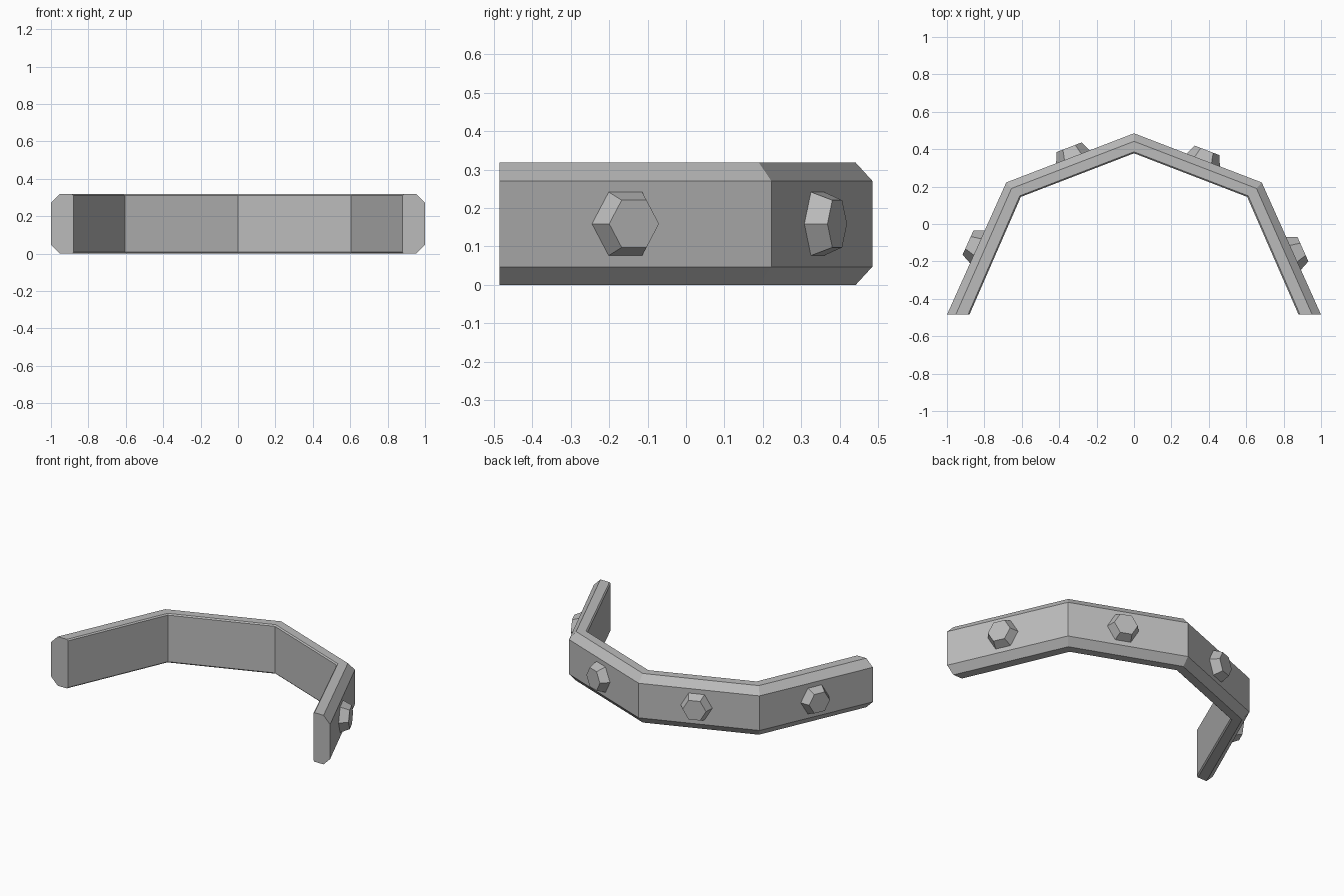
import bpy, bmesh, math
from mathutils import Vector, Matrix

cube = bpy.data.objects.get("Cube")
if cube:
    bpy.data.objects.remove(cube, do_unlink=True)

metal = bpy.data.materials.new("grey_metal")
metal.use_nodes = True
GREY = (0.5, 0.5, 0.5, 1)
metal.diffuse_color = GREY
metal.node_tree.nodes["Principled BSDF"].inputs["Base Color"].default_value = GREY

HEIGHT, BEVEL, LIP = 0.318, 0.047, 0.008
# Plan lines of the right half, from the open end to the middle
OUTER = [(1.0, -0.485), (0.683, 0.222), (0, 0.485)]
EDGE = [(0.953, -0.485), (0.655, 0.19), (0, 0.442)]
INNER = [(0.88, -0.485), (0.605, 0.145), (0, 0.378)]


def make_object(name, bm):
    bmesh.ops.recalc_face_normals(bm, faces=bm.faces)
    mesh = bpy.data.meshes.new(name)
    bm.to_mesh(mesh)
    bm.free()
    mesh.materials.append(metal)
    obj = bpy.data.objects.new(name, mesh)
    bpy.context.collection.objects.link(obj)
    return obj


def section(i):
    """Chamfered cross-section of the band at one station."""
    o, e, n = (Vector(line[i]) for line in (OUTER, EDGE, INNER))
    lip = n + (e - n).normalized() * LIP
    lower = [(lip, 0), (e, 0), (o, BEVEL)]
    upper = [(p, HEIGHT - z) for p, z in reversed(lower)]
    ring = lower + upper + [(n, HEIGHT - LIP), (n, LIP)]
    return [Vector((p.x, p.y, z)) for p, z in ring]


# Bent band: half is swept, then mirrored across the middle
bm = bmesh.new()
rings = [[bm.verts.new(p) for p in section(i)] for i in range(len(OUTER))]
for a, b in zip(rings, rings[1:]):
    for k in range(len(a)):
        j = (k + 1) % len(a)
        bm.faces.new((a[k], a[j], b[j], b[k]))
bm.faces.new(rings[0])
band = make_object("bent_band", bm)
mirror = band.modifiers.new("mirror", 'MIRROR')
mirror.use_clip = True


def bolt(name, side, seg, t):
    """Tapered hexagonal bolt head standing on an outer face."""
    a, b = Vector(OUTER[seg]), Vector(OUTER[seg + 1])
    p = a.lerp(b, t)
    along = (b - a).normalized()
    tangent = Vector((along.x * side, along.y, 0))
    normal = Vector((along.y * side, -along.x, 0))
    up = Vector((0, 0, 1))
    base = Vector((p.x * side, p.y, HEIGHT / 2))
    sunk = 0.01
    bm = bmesh.new()
    bmesh.ops.create_cone(bm, cap_ends=True, segments=6, radius1=0.1,
                          radius2=0.071, depth=0.055 + sunk)
    # Turn a corner of the hexagon along the band
    corner = max((v.co for v in bm.verts), key=lambda c: c.x)
    spin = Matrix.Rotation(-math.atan2(corner.y, corner.x), 3, 'Z')
    for v in bm.verts:
        c = spin @ v.co
        v.co = base + tangent * c.x + up * c.y + normal * (c.z + 0.055 / 2 - sunk / 2)
    make_object(name, bm)


# Bolts sit at slightly different places on each side
bolt("left_side_bolt", 1, 0, 0.463)
bolt("left_back_bolt", 1, 1, 0.458)
bolt("right_side_bolt", -1, 0, 0.513)
bolt("right_back_bolt", -1, 1, 0.521)
